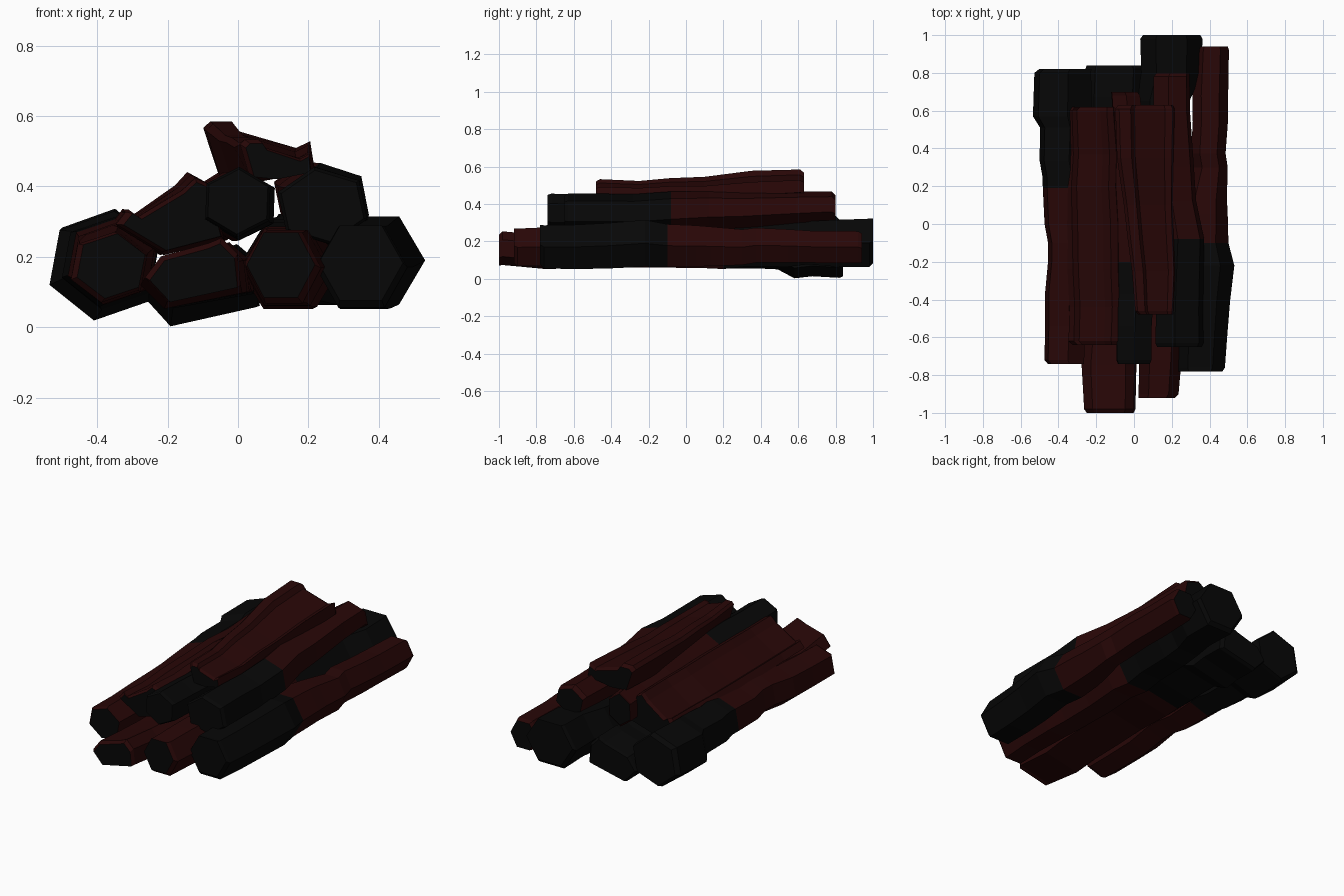
import bpy, bmesh, math, random

random.seed(4)
if "Cube" in bpy.data.objects:
    bpy.data.objects.remove(bpy.data.objects["Cube"], do_unlink=True)


def material(name, color):
    mat = bpy.data.materials.new(name)
    mat.use_nodes = True
    mat.diffuse_color = color
    node = mat.node_tree.nodes["Principled BSDF"]
    node.inputs["Base Color"].default_value = color
    node.inputs["Roughness"].default_value = 0.9
    return mat


BARK = material("dark red bark", (0.021, 0.002, 0.002, 1))
CHAR = material("charred black", (0.002, 0.002, 0.002, 1))


def hexagon(turn):
    angles = [math.radians(turn + 60 * i) for i in range(6)]
    return [(math.cos(a), math.sin(a)) for a in angles]


def fit_unit(profile):
    """Stretch a profile to fill the unit square."""
    xs, zs = zip(*profile)
    w, h = max(xs) - min(xs), max(zs) - min(zs)
    return [((x - min(xs)) / w, (z - min(zs)) / h) for x, z in profile]


def box_at(stations, y):
    """Interpolated bounds (x0, x1, z0, z1) of the log at y."""
    for a, b in zip(stations, stations[1:]):
        if y <= b[0]:
            t = (y - a[0]) / (b[0] - a[0])
            return [p + (q - p) * t for p, q in zip(a[1:], b[1:])]
    return stations[-1][1:]


def log(name, profile, stations, burnt=None, wobble=0.008):
    """Loft a profile along y; burnt is the y range that is charred."""
    unit = fit_unit(profile)
    start, end = stations[0][0], stations[-1][0]
    lo, hi = burnt or (end, end)
    # Rings at the stations, the char limits and uneven steps between
    ys = {s[0] for s in stations} | {v for v in (lo, hi) if start < v < end}
    ys -= {start, end}
    y = start + 0.2
    while y < end - 0.12:
        if all(abs(y - v) > 0.07 for v in ys):
            ys.add(y)
        y += random.uniform(0.16, 0.24)
    rings = [(start, 0.92), (start + 0.02, 1)]
    rings += [(v, 1) for v in sorted(ys)]
    rings += [(end - 0.02, 1), (end, 0.92)]

    bm = bmesh.new()
    loops = []
    for y, size in rings:
        x0, x1, z0, z1 = box_at(stations, y)
        dx, dz = (random.uniform(-wobble, wobble) for _ in "xz")
        loop = []
        for u, v in unit:
            u, v = (0.5 + (c - 0.5) * size for c in (u, v))
            loop.append(bm.verts.new((x0 + (x1 - x0) * u + dx, y,
                                      max(0, z0 + (z1 - z0) * v + dz))))
        loops.append(loop)
    n = len(unit)
    for i, (a, b) in enumerate(zip(loops, loops[1:])):
        mid = (rings[i][0] + rings[i + 1][0]) / 2
        for j in range(n):
            k = (j + 1) % n
            face = bm.faces.new((a[j], a[k], b[k], b[j]))
            face.material_index = int(lo < mid < hi)
    # Burnt end grain
    for loop in (loops[0], loops[-1]):
        bm.faces.new(loop).material_index = 1
    bmesh.ops.recalc_face_normals(bm, faces=bm.faces)
    mesh = bpy.data.meshes.new(name)
    bm.to_mesh(mesh)
    bm.free()
    mesh.materials.append(BARK)
    mesh.materials.append(CHAR)
    obj = bpy.data.objects.new(name, mesh)
    bpy.context.collection.objects.link(obj)
    return obj


# Bottom row
log("bottom_right_log", hexagon(20), [
    (-.74, -.47, -.26, .07, .27), (-.1, -.46, -.24, .07, .3),
    (.25, -.49, -.23, .06, .31), (.51, -.5, -.23, .05, .32),
    (.57, -.53, -.22, .02, .33), (.82, -.52, -.22, .02, .33)], burnt=(.19, 1))

log("bottom_inner_log",
    [(-.18, 0), (.05, .06), (.04, .18), (-.01, .24), (-.05, .22),
     (-.2, .17), (-.25, .09)], [
    (-1, -.26, .01, .07, .25), (-.75, -.27, .02, .06, .24),
    (.2, -.26, .05, .06, .23), (.48, -.26, .06, .05, .23),
    (.58, -.26, .06, .01, .23), (.84, -.26, .06, .01, .23)], burnt=(.15, 1))

log("bottom_middle_log", hexagon(0), [
    (-.92, .02, .23, .07, .27), (-.5, .02, .26, .065, .28),
    (.2, .01, .29, .06, .29), (.65, .02, .3, .07, .3),
    (.8, .04, .36, .07, .32), (1, .04, .37, .07, .33)], burnt=(.2, 2))

log("bottom_left_log", hexagon(0), [
    (-.78, .22, .48, .06, .29), (-.22, .23, .525, .06, .31),
    (-.1, .23, .5, .07, .3), (.05, .25, .5, .07, .29),
    (.3, .31, .49, .08, .27), (.68, .31, .5, .08, .25),
    (.94, .32, .5, .08, .25)], burnt=(-1, -.1))

# Upper row
log("upper_left_log", hexagon(40), [
    (-.65, .11, .365, .23, .45), (-.08, .13, .365, .24, .46),
    (.3, .11, .31, .27, .46), (.8, .11, .3, .3, .46)], burnt=(-1, -.08))

log("upper_middle_log", hexagon(28), [
    (-.74, -.085, .1, .25, .45), (-.2, -.09, .1, .24, .44),
    (.7, -.12, .03, .25, .45)], burnt=(-1, -.2))

# Split slabs with raised edges
log("upper_slab",
    [(-.36, .29), (-.33, .33), (-.3, .31), (-.16, .4),
     (-.12, .44), (-.08, .42), (-.04, .25), (-.22, .2)], [
    (-.64, -.34, -.04, .21, .42), (0, -.36, -.05, .21, .43),
    (.62, -.35, -.07, .21, .44)], wobble=.006)

log("top_slab",
    [(-.1, .56), (-.08, .58), (-.02, .58), (0, .55), (.16, .5),
     (.2, .52), (.21, .45), (.05, .42), (-.06, .43)], [
    (-.48, .01, .21, .42, .53), (-.25, -.01, .22, .42, .52),
    (.1, -.05, .21, .42, .55), (.35, -.09, .21, .42, .58),
    (.63, -.1, .215, .43, .58)], wobble=.006)
